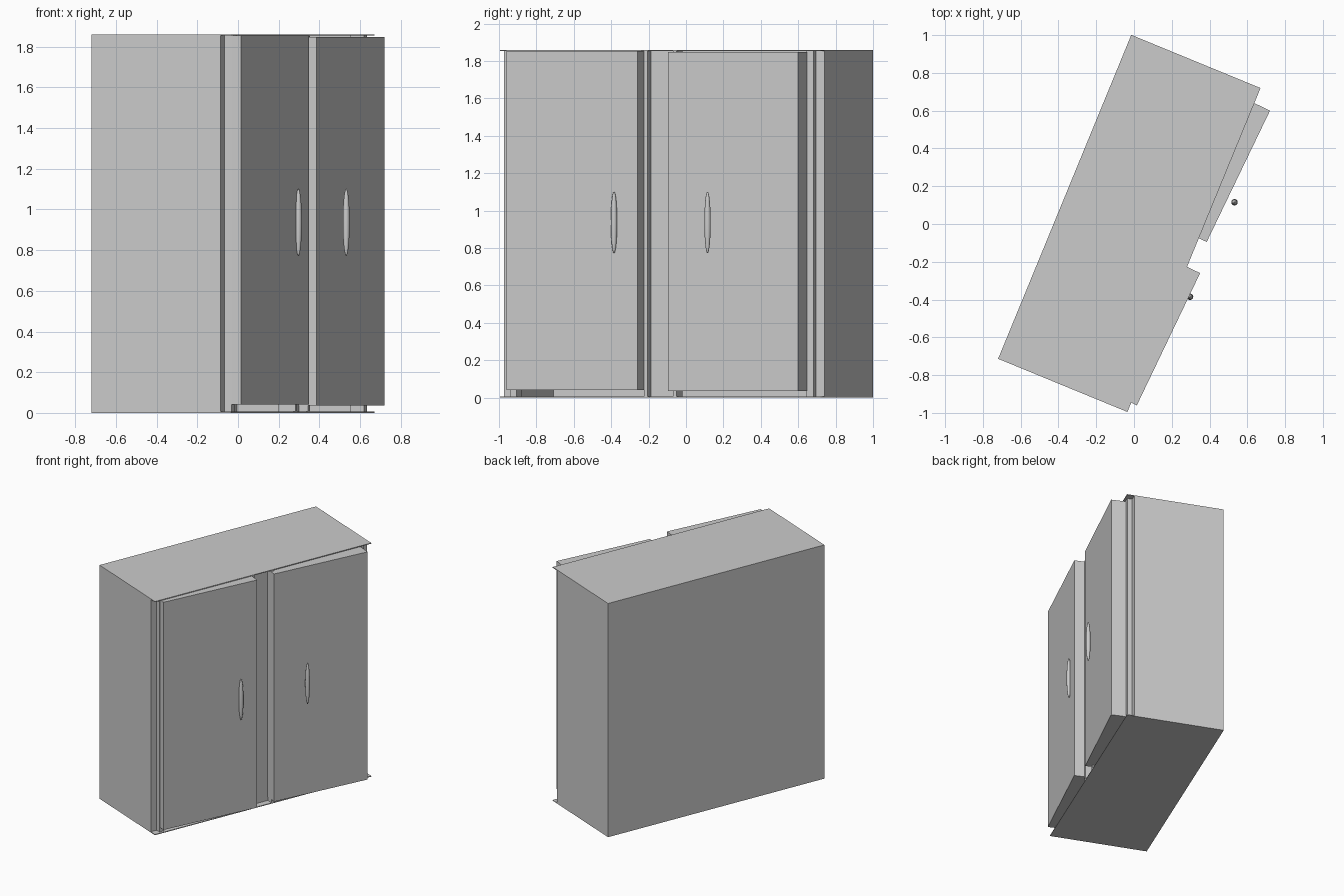
import bpy, math
from mathutils import Matrix, Vector

if "Cube" in bpy.data.objects:
    bpy.data.objects.remove(bpy.data.objects["Cube"])

# Cabinet frame: local x runs along the front, local y runs into the depth
W, D, H = 1.854, 0.74, 1.86
FRAME = Matrix.Translation((-0.035, -0.995, 0)) @ Matrix.Rotation(math.atan2(1.715, 0.705), 4, 'Z')


def box(name, x, y, z, frame=FRAME):
    bpy.ops.mesh.primitive_cube_add(size=1)
    ob = bpy.context.object
    ob.name = name
    size = Vector((x[1] - x[0], y[1] - y[0], z[1] - z[0], 1))
    mid = Vector((sum(x) / 2, sum(y) / 2, sum(z) / 2))
    ob.data.transform(Matrix.Translation(mid) @ Matrix.Diagonal(size))
    ob.matrix_world = frame
    return ob


# Thin carcass panels
T = 0.006
box("floor_panel", (0, W), (0, D), (0, T))
box("top_panel", (0, W), (0, D), (H - T, H))
box("back_panel", (0, W), (D - 0.015, D), (T, H - T))

# Side walls with stepped front posts
for side in ("left", "right"):
    def span(a, b):
        return (a, b) if side == "left" else (W - b, W - a)
    box(side + "_wall", span(0, 0.012), (0.055, D - 0.015), (T, H - T))
    box(side + "_outer_post", span(0.012, 0.05), (0.055, 0.09), (T, H - T))
    box(side + "_door_stop", span(0.05, 0.09), (0.018, 0.09), (T, H - T))

# Channel-shaped centre post
box("centre_post_web", (0.853, 1.0), (0.05, 0.09), (T, H - T))
box("centre_post_left_flange", (0.833, 0.853), (0.0, 0.09), (T, H - T))
box("centre_post_right_flange", (1.0, 1.02), (0.0, 0.09), (T, H - T))

# Doors, slightly turned against the carcass, each with a slim oval handle
for name, start, end, z, grip in (
    ("left", (0.015, -0.96), (0.35, -0.26), (0.042, 1.854), (0.297, -0.385)),
    ("right", (0.385, -0.095), (0.72, 0.60), (0.036, 1.848), (0.532, 0.115)),
):
    dx, dy = end[0] - start[0], end[1] - start[1]
    hinge = Matrix.Translation((*start, 0)) @ Matrix.Rotation(math.atan2(dy, dx), 4, 'Z')
    box(name + "_door", (0, math.hypot(dx, dy)), (0, 0.115), z, hinge)
    bpy.ops.mesh.primitive_uv_sphere_add(segments=24, ring_count=16, radius=1)
    handle = bpy.context.object
    handle.name = name + "_handle"
    handle.data.transform(Matrix.Diagonal((0.017, 0.017, 0.165, 1)))
    handle.location = (*grip, 0.937)
    bpy.ops.object.shade_smooth()
